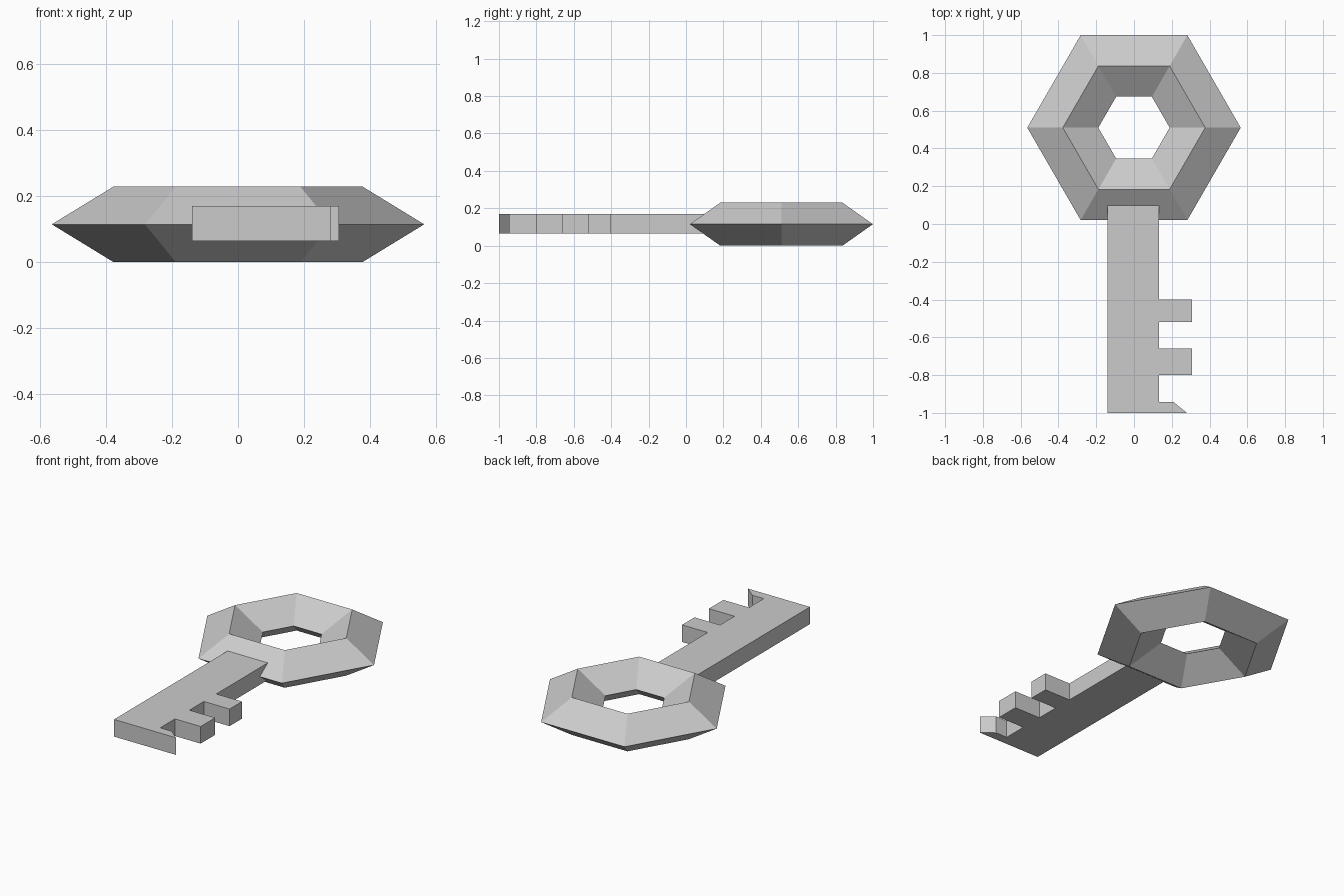
import bpy, bmesh
from math import cos, sin, pi

if "Cube" in bpy.data.objects:
    bpy.data.objects.remove(bpy.data.objects["Cube"])


def make_object(name, bm):
    bmesh.ops.recalc_face_normals(bm, faces=bm.faces)
    mesh = bpy.data.meshes.new(name)
    bm.to_mesh(mesh)
    bm.free()
    obj = bpy.data.objects.new(name, mesh)
    bpy.context.collection.objects.link(obj)
    return obj


# Handle: six-sided ring with a diamond cross-section (radius, z)
section = [(0.565, 0.115), (0.377, 0.23), (0.189, 0.115), (0.377, 0.0)]
bm = bmesh.new()
rings = [[bm.verts.new((r * cos(i * pi / 3), 0.51 + r * sin(i * pi / 3), z))
          for r, z in section] for i in range(6)]
for i in range(6):
    a, b = rings[i], rings[(i + 1) % 6]
    for j in range(4):
        k = (j + 1) % 4
        bm.faces.new((a[j], b[j], b[k], a[k]))
make_object("handle_ring", bm)

# Shaft with teeth: flat outline extruded upward
outline = [(-0.14, 0.11), (-0.14, -1.0), (0.28, -1.0), (0.21, -0.943), (0.133, -0.943)]
for low, high in ((-0.80, -0.66), (-0.52, -0.40)):
    outline += [(0.133, low), (0.307, low), (0.307, high), (0.133, high)]
outline.append((0.133, 0.11))
bm = bmesh.new()
face = bm.faces.new([bm.verts.new((x, y, 0.065)) for x, y in outline])
top = bmesh.ops.extrude_face_region(bm, geom=[face], use_keep_orig=True)
bmesh.ops.translate(bm, vec=(0, 0, 0.105),
                    verts=[v for v in top["geom"] if isinstance(v, bmesh.types.BMVert)])
make_object("toothed_shaft", bm)
